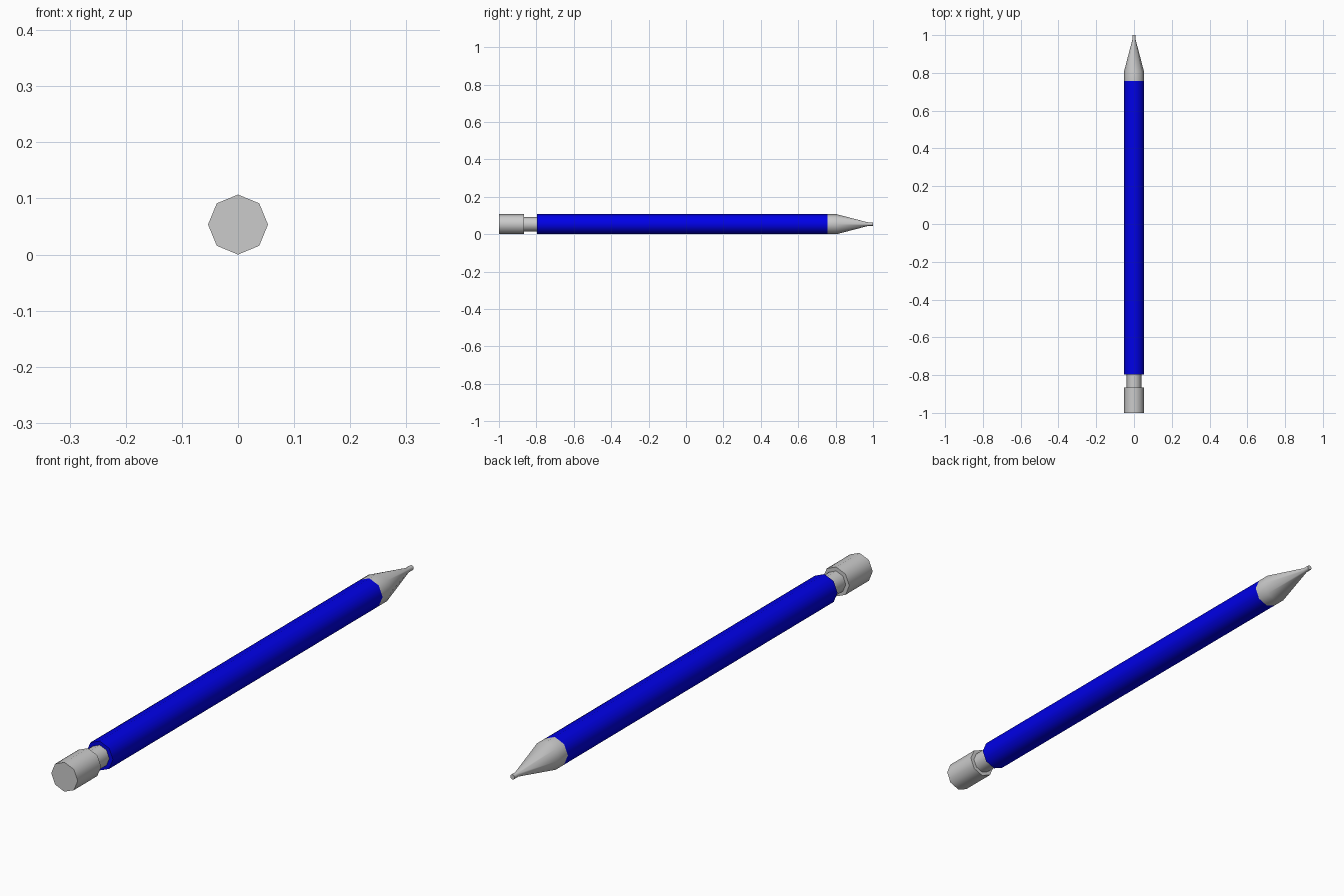
import bpy, bmesh, math

if "Cube" in bpy.data.objects:
    bpy.data.objects.remove(bpy.data.objects["Cube"])

SIDES = 8
R = 0.0535          # body radius
CZ = R              # axis height, so the lowest corner rests on z = 0


def lathe_y(name, profile, color=None):
    """Closed eight-sided solid along y from (y, radius) pairs."""
    bm = bmesh.new()
    rings = []
    for y, r in profile:
        ring = []
        for i in range(SIDES):
            a = 2 * math.pi * i / SIDES
            ring.append(bm.verts.new((r * math.sin(a), y, CZ + r * math.cos(a))))
        rings.append(ring)
    for a, b in zip(rings, rings[1:]):
        for i in range(SIDES):
            j = (i + 1) % SIDES
            bm.faces.new((a[i], a[j], b[j], b[i]))
    bm.faces.new(rings[0])
    bm.faces.new(rings[-1])
    bmesh.ops.recalc_face_normals(bm, faces=bm.faces)
    mesh = bpy.data.meshes.new(name)
    bm.to_mesh(mesh)
    bm.free()
    obj = bpy.data.objects.new(name, mesh)
    bpy.context.collection.objects.link(obj)
    if color:
        mat = bpy.data.materials.new(name + "_paint")
        mat.diffuse_color = color
        mat.use_nodes = True
        mat.node_tree.nodes["Principled BSDF"].inputs["Base Color"].default_value = mat.diffuse_color
        mesh.materials.append(mat)
    # smooth round the sides, sharp at the end faces
    bpy.ops.object.select_all(action='DESELECT')
    obj.select_set(True)
    bpy.context.view_layer.objects.active = obj
    bpy.ops.object.shade_smooth_by_angle(angle=math.radians(50))
    return obj


# Blue barrel
lathe_y("barrel", [(-0.797, R), (0.757, R)], (0.0, 0.0, 0.8, 1.0))

# Push button with narrower neck
lathe_y("button", [(-1.0, R), (-0.865, R), (-0.865, 0.039), (-0.797, 0.039)])

# Nose: collar, cone and thin lead sleeve
lathe_y("nose_cone", [(0.757, R), (0.805, R), (0.975, 0.009), (1.0, 0.009)])
